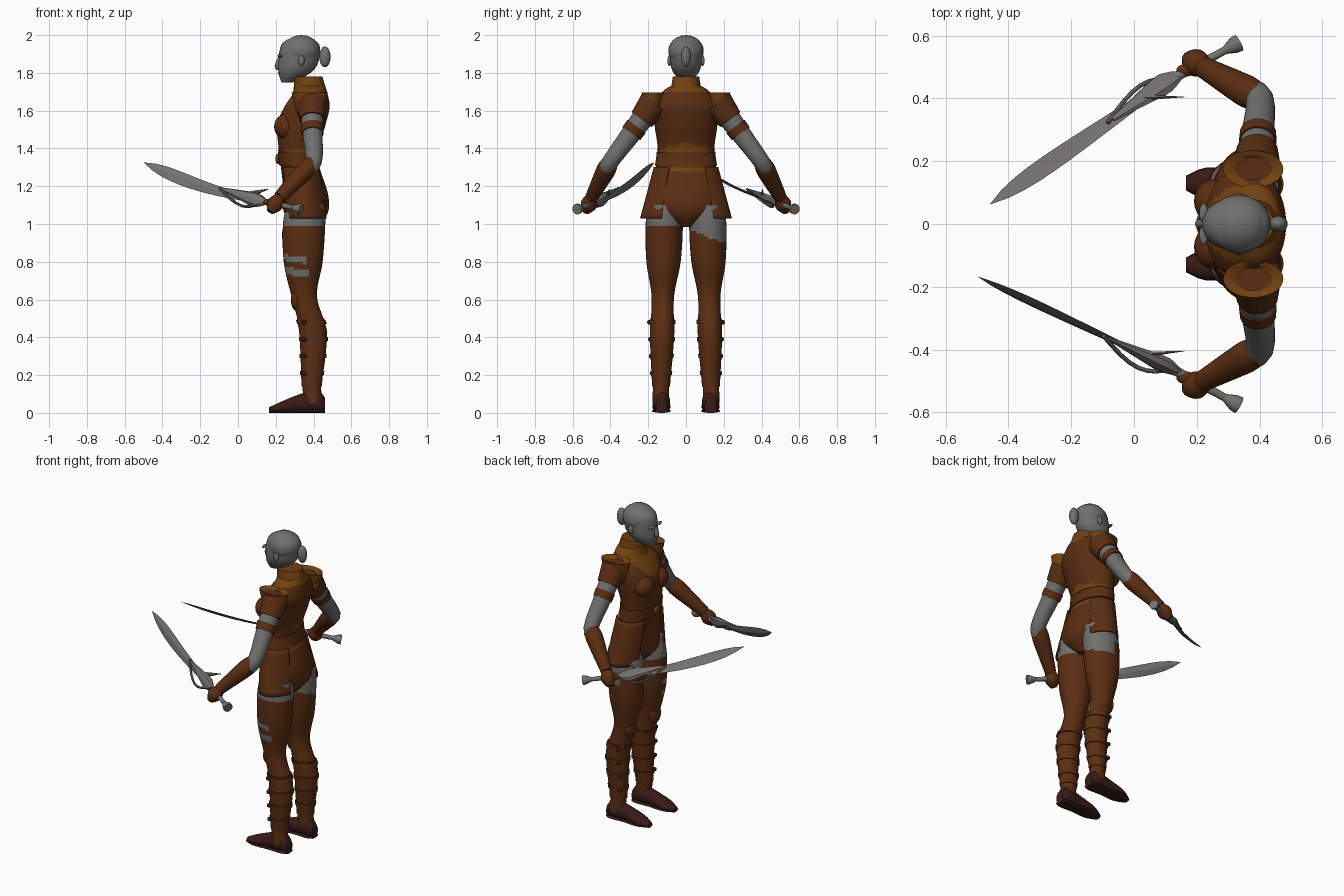
import bpy, bmesh
from math import sin, cos, pi, radians
from mathutils import Vector

cube = bpy.data.objects.get("Cube")
if cube:
    bpy.data.objects.remove(cube, do_unlink=True)


def material(name, *colour):
    mat = bpy.data.materials.new(name)
    mat.use_nodes = True
    mat.diffuse_color = (*colour, 1)
    shader = mat.node_tree.nodes["Principled BSDF"]
    shader.inputs["Base Color"].default_value = (*colour, 1)
    return mat


SKIN = material("grey skin", .16, .16, .155)
STEEL = material("grey steel", .17, .165, .155)
LEATHER = material("brown leather", .105, .027, .006)
TRIM = material("tan trim", .17, .052, .005)
BOOT = material("dark boot leather", .04, .011, .009)
FORWARD, UP = Vector((1, 0, 0)), Vector((0, 0, 1))


def smooth_rows(rows, steps):
    """Catmull-Rom interpolation of rows of numbers."""
    result = []
    for i in range(len(rows) - 1):
        around = (rows[max(i - 1, 0)], rows[i], rows[i + 1], rows[min(i + 2, len(rows) - 1)])
        for step in range(steps):
            t = step / steps
            result.append([b + t / 2 * (c - a + t * (2 * a - 5 * b + 4 * c - d
                                                     + t * (3 * (b - c) + d - a)))
                           for a, b, c, d in zip(*around)])
    return result + [list(rows[-1])]


def finish(name, bm, mats, rule=None, angle=40):
    bmesh.ops.recalc_face_normals(bm, faces=bm.faces)
    if rule:
        for face in bm.faces:
            face.material_index = rule(face.calc_center_median())
    mesh = bpy.data.meshes.new(name)
    bm.to_mesh(mesh)
    bm.free()
    for mat in mats:
        mesh.materials.append(mat)
    ob = bpy.data.objects.new(name, mesh)
    bpy.context.collection.objects.link(ob)
    bpy.ops.object.select_all(action='DESELECT')
    ob.select_set(True)
    bpy.context.view_layer.objects.active = ob
    bpy.ops.object.shade_smooth_by_angle(angle=radians(angle))
    return ob


def loft(name, rows, *mats, rule=None, sides=28, steps=4, ref=FORWARD, axis=None,
         arc=None, angle=40):
    """Skin ellipses (x, y, z, size along ref, size across) into a tube or an open arc."""
    rows = smooth_rows(rows, steps)
    bm, rings = bmesh.new(), []
    start, end = arc or (0, 2 * pi)
    for i, (x, y, z, size, across) in enumerate(rows):
        before, after = rows[max(i - 1, 0)], rows[min(i + 1, len(rows) - 1)]
        tangent = axis or (Vector(after[:3]) - Vector(before[:3])).normalized()
        v = (ref - tangent * ref.dot(tangent)).normalized()
        u = tangent.cross(v)
        turns = [start + (end - start) * k / sides for k in range(sides + bool(arc))]
        rings.append([bm.verts.new(Vector((x, y, z)) + v * size * cos(turn)
                                   + u * across * sin(turn)) for turn in turns])
    for low, high in zip(rings, rings[1:]):
        for k in range(sides):
            j = (k + 1) % len(low)
            bm.faces.new((low[k], low[j], high[j], high[k]))
    if not arc:
        bm.faces.new(rings[0][::-1])
        bm.faces.new(rings[-1])
    ob = finish(name, bm, mats, rule, angle)
    if arc:
        solid = ob.modifiers.new("thickness", 'SOLIDIFY')
        solid.thickness = .01
        solid.offset = 0


def limb(name, mat, *stations, squash=1, **options):
    """Tube through (point, radius) stations."""
    loft(name, [(*point, r, r * squash) for point, r in stations], mat, **options)


def upright(*rows):
    """Rows (z, x, depth, width) on the middle plane as loft rows."""
    return [(x, 0, z, depth, width) for z, x, depth, width in rows]


def wrap(name, rows, low, high, grow, mat):
    """Band that follows an upright body between two heights."""
    dense, band = smooth_rows(rows, 20), []
    for k in range(7):
        z = low + (high - low) * k / 6
        x, y, _, depth, width = min(dense, key=lambda row: abs(row[2] - z))
        band.append((x, y, z, depth + grow, width + grow))
    loft(name, band, mat, axis=UP, steps=1, sides=36)


def ball(name, place, size, mat):
    bm = bmesh.new()
    bmesh.ops.create_uvsphere(bm, u_segments=20, v_segments=12, radius=1)
    bmesh.ops.scale(bm, vec=size, verts=bm.verts)
    bmesh.ops.translate(bm, vec=place, verts=bm.verts)
    finish(name, bm, [mat])


# Head, hair and face
loft("head", upright((1.75, .26, .03, .02), (1.8, .3, .085, .066), (1.86, .32, .106, .084),
                     (1.95, .33, .1, .08), (1.99, .33, .04, .03)), SKIN, axis=UP)
ball("hair", (.335, 0, 1.915), (.1, .094, .085), SKIN)
limb("nose", SKIN, (Vector((.225, 0, 1.89)), .008), (Vector((.21, 0, 1.835)), .016),
     (Vector((.22, 0, 1.82)), .006), sides=10)
ball("lips", (.222, 0, 1.8), (.01, .024, .01), SKIN)
ball("hair_bun", (.46, 0, 1.885), (.03, .026, .055), SKIN)

# Torso with bib, back trim and leotard bottom
torso = upright((.985, .37, .05, .03), (1.06, .36, .116, .16), (1.16, .36, .116, .19),
                (1.36, .32, .1, .15), (1.52, .335, .127, .166), (1.62, .365, .12, .177),
                (1.7, .385, .086, .125), (1.73, .38, .08, .08))


def torso_rule(c):
    bib = c.x < .36 and c.z > 1.57 + 7 * c.y ** 2
    behind = c.x > .38 and abs(c.y) < .1
    trim = 1.385 < c.z < 1.425 - 2 * c.y ** 2 or 1.28 < c.z < 1.31
    return int(bib or behind and trim or c.z > 1.7)


loft("torso", torso, LEATHER, TRIM, axis=UP, rule=torso_rule, sides=48, steps=10)
loft("collar", upright((1.67, .38, .095, .1), (1.72, .38, .085, .08), (1.78, .37, .076, .07)),
     TRIM, axis=UP)
wrap("belt", torso, 1.31, 1.38, .007, LEATHER)
wrap("belt_trim", torso, 1.385, 1.395, .004, TRIM)
ball("belt_buckle", (.21, 0, 1.345), (.012, .03, .027), TRIM)

# Body halves, each built for its own side
for s, side in ((1, "right"), (-1, "left")):

    def spot(x, y, z):
        return Vector((x, s * y, z))

    ball(side + "_ear", spot(.335, .088, 1.865), (.017, .01, .028), SKIN)
    ball(side + "_brow", spot(.222, .035, 1.89), (.014, .03, .008), SKIN)
    ball(side + "_bust", spot(.255, .073, 1.515), (.064, .07, .068), LEATHER)

    # Flared shoulder guard with a tan rim
    loft(side + "_shoulder_guard",
         [(*spot(.38, .175, z), r, r * .62) for z, r in
          ((1.57, .06), (1.63, .08), (1.695, .096), (1.68, .06))],
         LEATHER, TRIM, axis=UP, steps=2,
         rule=lambda c: int(c.z > 1.61 and Vector((c.x - .38, (abs(c.y) - .175) / .62)).length > .06))

    # Bare arm, sleeve, arm band, bracer and glove
    shoulder, elbow = spot(.39, .17, 1.64), spot(.4, .4, 1.33)
    wrist, fist = spot(.22, .5, 1.14), spot(.17, .53, 1.065)
    limb(side + "_arm", SKIN, (shoulder, .064), (shoulder.lerp(elbow, .5), .053),
         (elbow, .044), (elbow.lerp(wrist, .3), .04))
    limb(side + "_sleeve", LEATHER, (shoulder, .08), (shoulder.lerp(elbow, .28), .066))
    limb(side + "_arm_band", LEATHER, (shoulder.lerp(elbow, .4), .06),
         (shoulder.lerp(elbow, .52), .058))
    limb(side + "_bracer", LEATHER, (elbow, .042), (elbow.lerp(wrist, .2), .051),
         (elbow.lerp(wrist, .5), .046), (wrist, .034))
    limb(side + "_glove", LEATHER, (wrist, .03), (wrist.lerp(fist, .5), .044), (fist, .02))
    ball(side + "_thumb", spot(.165, .49, 1.115), (.03, .02, .018), LEATHER)

    # Leg with torn stocking
    leg = [(*spot(x, .135 - .02 * z, z), r, r * .88) for z, x, r in
           ((.05, .4, .05), (.15, .39, .05), (.3, .397, .062), (.45, .395, .07),
            (.62, .35, .068), (.8, .345, .103), (1, .35, .112), (1.1, .36, .1))]

    def leg_rule(c):
        if s > 0:
            torn = c.z > .9 + .4 * abs(c.y - .19) and c.x > .33
        else:
            slope = c.z + .15 * (c.x - .3)
            torn = c.x < .37 and c.y < -.1 and (.8 < slope < .83 or .725 < slope < .765)
        return int(torn or c.z > .985)

    loft(side + "_leg", leg, LEATHER, SKIN, rule=leg_rule, axis=UP, sides=36, steps=14)
    ball(side + "_knee_pad", spot(.31, .122, .6), (.03, .05, .06), LEATHER)

    # Shin guard, straps and buckles
    wrap(side + "_shin_guard", leg, .14, .5, .004, LEATHER)
    for k in range(4):
        height = .2 + .09 * k
        wrap(side + "_shin_strap", leg, height, height + .022, .009, LEATHER)
        ball(side + "_shin_buckle", spot(.35, .178 + .005 * k, height + .01),
             [.013] * 3, BOOT)

    # Boot and sole
    boot = ((.46, .04, .03), (.42, .06, .045), (.33, .05, .042), (.23, .03, .047),
            (.165, .015, .02))
    loft(side + "_boot", [(*spot(x, .13, high), high, wide) for x, high, wide in boot],
         BOOT, ref=UP, axis=FORWARD)
    loft(side + "_sole", [(*spot(x, .13, .01), .01, wide + .003) for x, _, wide in boot],
         BOOT, ref=UP, axis=FORWARD)

    # Skirt panel on the hip
    middle = s * pi / 2
    loft(side + "_skirt_panel",
         [(.33 + .03 * t, 0, 1.3 - .27 * t, .113 + .012 * t, .166 + .072 * t)
          for t in (0, .5, 1)], LEATHER, axis=UP, arc=(middle - .9, middle + 1))

    # Sword: pommel, grip, winged guard, knuckle bow and leaf blade
    pommel, base = spot(.335, .578, 1.078), spot(.1, .45, 1.125)
    if s > 0:
        tip, flat = Vector((-.458, .063, 1.31)), Vector((.6, -.6, .5))
    else:
        tip, flat = Vector((-.497, -.168, 1.325)), Vector((.2, .25, .8))
    limb(side + "_sword_pommel", STEEL, (pommel, .028), (pommel.lerp(base, .06), .028),
         (pommel.lerp(base, .2), .012), sides=10, steps=2)
    limb(side + "_sword_grip", STEEL, (pommel.lerp(base, .2), .013), (base, .017), sides=10)
    limb(side + "_sword_guard", STEEL, (base.lerp(pommel, .2), .016), (base, .04),
         (base.lerp(tip, .1), .032), (base.lerp(tip, .3), .008),
         squash=.6, sides=8, steps=2, ref=flat, angle=25)
    blade = []
    for k in range(13):
        t = k / 12
        width = (.014 + .035 * t) * (1 - t ** 6) + .001
        blade.append((base.lerp(tip, t) - UP * .022 * sin(pi * t), width))
    limb(side + "_sword_blade", STEEL, *blade, squash=.2, sides=4, steps=1, ref=flat, angle=20)
    limb(side + "_guard_wing", STEEL, (base.lerp(tip, .12), .02),
         (base + spot(.06, -.045, .06), .002), squash=.5, sides=6, ref=UP)
    bow = []
    for k in range(9):
        point = base.lerp(tip, .33).lerp(base + spot(.025, .01, -.01), k / 8)
        bow.append((point + spot(0, .05, -.055) * sin(pi * k / 8), .007))
    limb(side + "_knuckle_bow", STEEL, *bow, sides=8, steps=1, ref=UP)

# Slanted strap around the right thigh
slant = Vector((0, -.25, 1)).normalized()
limb("thigh_strap", LEATHER, (Vector((.346, .116, .925)), .112),
     (Vector((.346, .116, .955)), .114), squash=.88, axis=slant, steps=1)
